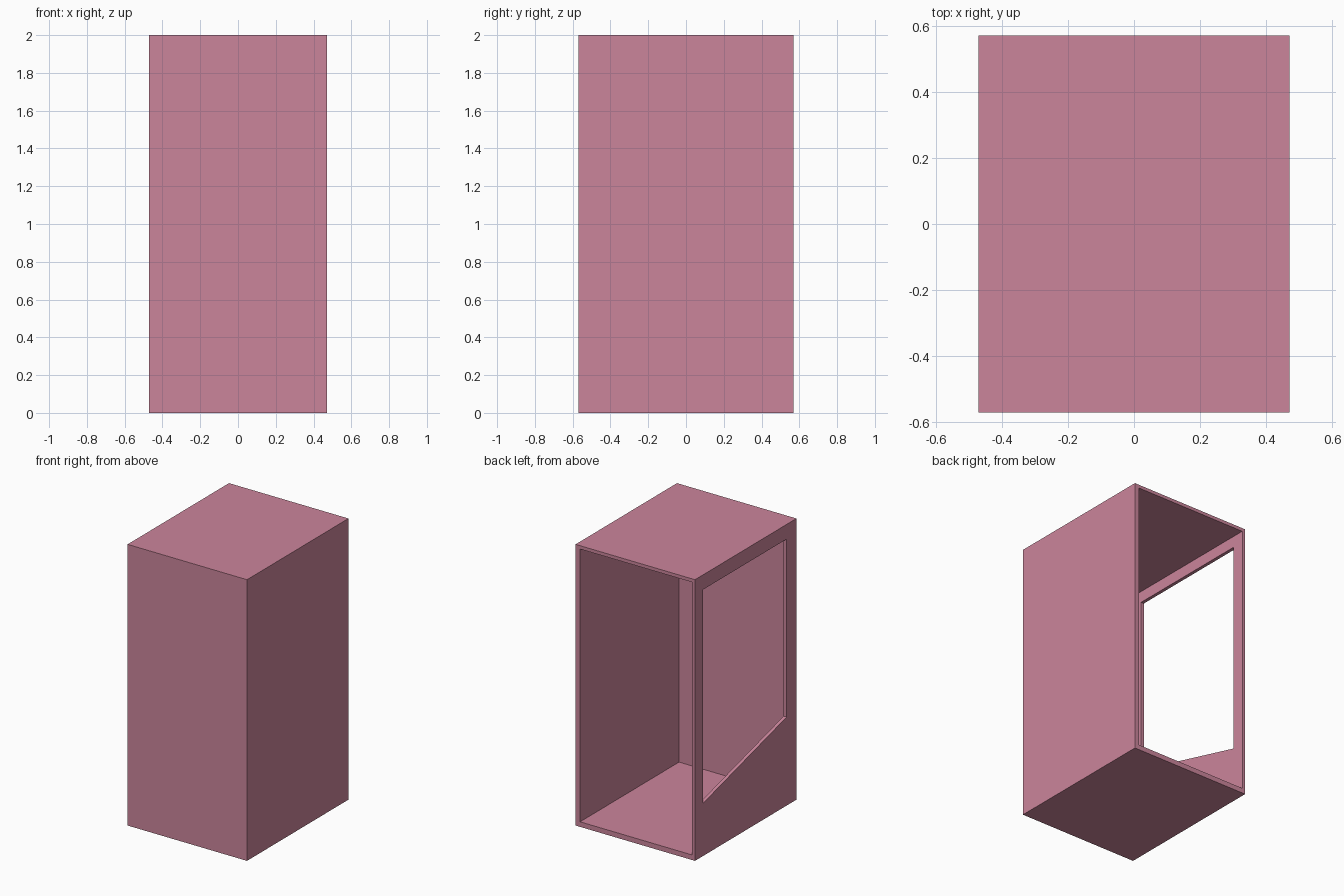
import bpy, bmesh
from mathutils import Vector

if "Cube" in bpy.data.objects:
    bpy.data.objects.remove(bpy.data.objects["Cube"])

X, Y, H = 0.47, 0.57, 2.0
WALL, FRONT, FLOOR, TOP, SIDE = 0.036, 0.028, 0.036, 0.024, 0.024

pink = bpy.data.materials.new("pink")
pink.diffuse_color = (0.60, 0.235, 0.33, 1)
pink.use_nodes = True
pink.node_tree.nodes["Principled BSDF"].inputs["Base Color"].default_value = pink.diffuse_color


def finish(name, bm):
    bmesh.ops.recalc_face_normals(bm, faces=bm.faces[:])
    mesh = bpy.data.meshes.new(name)
    bm.to_mesh(mesh)
    bm.free()
    mesh.materials.append(pink)
    obj = bpy.data.objects.new(name, mesh)
    bpy.context.collection.objects.link(obj)
    return obj


def panel(name, lo, hi):
    lo, hi = Vector(lo), Vector(hi)
    bm = bmesh.new()
    bmesh.ops.create_cube(bm, size=1)
    bmesh.ops.scale(bm, vec=hi - lo, verts=bm.verts)
    bmesh.ops.translate(bm, vec=(lo + hi) / 2, verts=bm.verts)
    return finish(name, bm)


# Solid panels; the back is left open
panel("floor", (-X, -Y, 0), (X, Y, FLOOR))
panel("roof", (-X, -Y, H - TOP), (X, Y, H))
panel("front_wall", (-X, -Y, FLOOR), (X, -Y + FRONT, H - TOP))
panel("right_wall", (X - WALL, -Y + FRONT, FLOOR), (X, Y, H - TOP))

# Left wall: a frame around a window with a sloping sill
outer = [(-Y + FRONT, FLOOR), (Y, FLOOR), (Y, H - TOP), (-Y + FRONT, H - TOP)]
window = [(-0.46, 0.63), (0.48, 0.375), (0.48, 1.895), (-0.46, 1.895)]
bm = bmesh.new()
o = [bm.verts.new((-X, y, z)) for y, z in outer]
w = [bm.verts.new((-X, y, z)) for y, z in window]
for i in range(4):
    j = (i + 1) % 4
    bm.faces.new((o[i], o[j], w[j], w[i]))
ext = bmesh.ops.extrude_face_region(bm, geom=bm.faces[:], use_keep_orig=True)
moved = [g for g in ext["geom"] if isinstance(g, bmesh.types.BMVert)]
bmesh.ops.translate(bm, vec=(SIDE, 0, 0), verts=moved)
finish("left_window_wall", bm)
